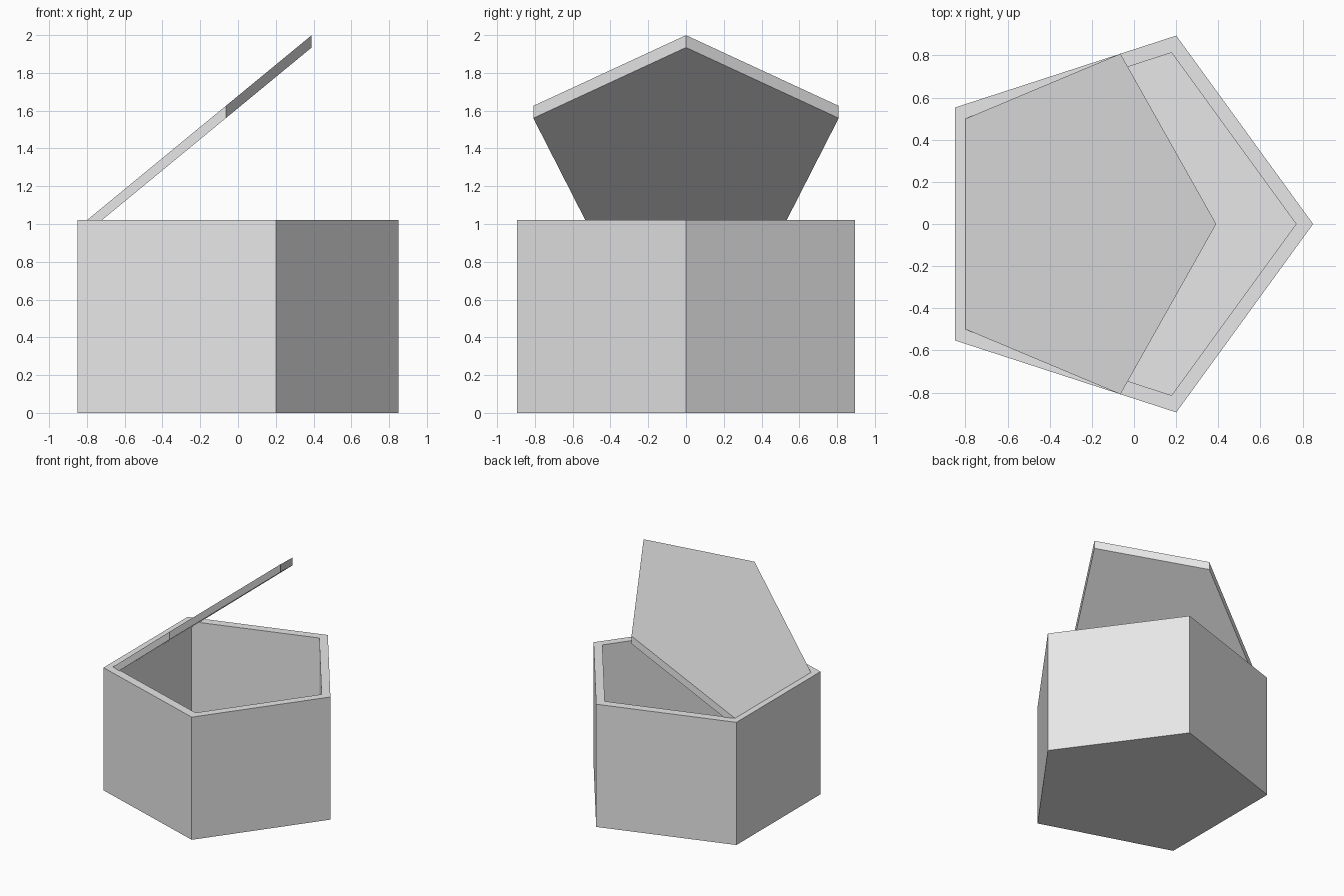
import bpy, bmesh
from math import cos, sin, pi
from mathutils import Vector

cube = bpy.data.objects.get("Cube")
if cube:
    bpy.data.objects.remove(cube, do_unlink=True)

SIDES = 5
HEIGHT = 1.02

grey = bpy.data.materials.new("light_grey")
grey.use_nodes = True
grey.diffuse_color = (0.8, 0.8, 0.8, 1)
grey.node_tree.nodes["Principled BSDF"].inputs["Base Color"].default_value = (0.8, 0.8, 0.8, 1)


def pentagon(radius, centre_x):
    """Regular pentagon with one corner towards +x."""
    return [Vector((centre_x + radius * cos(2 * pi * i / SIDES),
                    radius * sin(2 * pi * i / SIDES), 0)) for i in range(SIDES)]


def ring(bm, points, z):
    return [bm.verts.new((p.x, p.y, p.z + z)) for p in points]


def bridge(bm, a, b):
    for i in range(SIDES):
        j = (i + 1) % SIDES
        bm.faces.new((a[i], a[j], b[j], b[i]))


def finish(bm, name):
    bmesh.ops.recalc_face_normals(bm, faces=bm.faces)
    mesh = bpy.data.meshes.new(name)
    bm.to_mesh(mesh)
    bm.free()
    mesh.materials.append(grey)
    obj = bpy.data.objects.new(name, mesh)
    bpy.context.collection.objects.link(obj)
    return obj


# Hollow box: outer wall, rim, inner wall and floor
bm = bmesh.new()
outer, inner = pentagon(0.94, -0.09), pentagon(0.855, -0.086)
rings = [ring(bm, outer, 0), ring(bm, outer, HEIGHT),
         ring(bm, inner, HEIGHT), ring(bm, inner, 0.07)]
for a, b in zip(rings, rings[1:]):
    bridge(bm, a, b)
bm.faces.new(rings[0])
bm.faces.new(rings[-1])
finish(bm, "box")

# Open lid: pentagon tilted up about its straight edge, with upright sides
RADIUS = 0.85
HINGE_X = -0.80
RUN, RISE = 0.774, 0.637
lid_top = []
for p in pentagon(RADIUS, RADIUS * cos(pi / SIDES)):
    lid_top.append(Vector((HINGE_X + p.x * RUN, p.y, HEIGHT + p.x * RISE)))
bm = bmesh.new()
upper, lower = ring(bm, lid_top, 0), ring(bm, lid_top, -0.065)
bridge(bm, lower, upper)
bm.faces.new(upper)
bm.faces.new(lower)
finish(bm, "lid")
